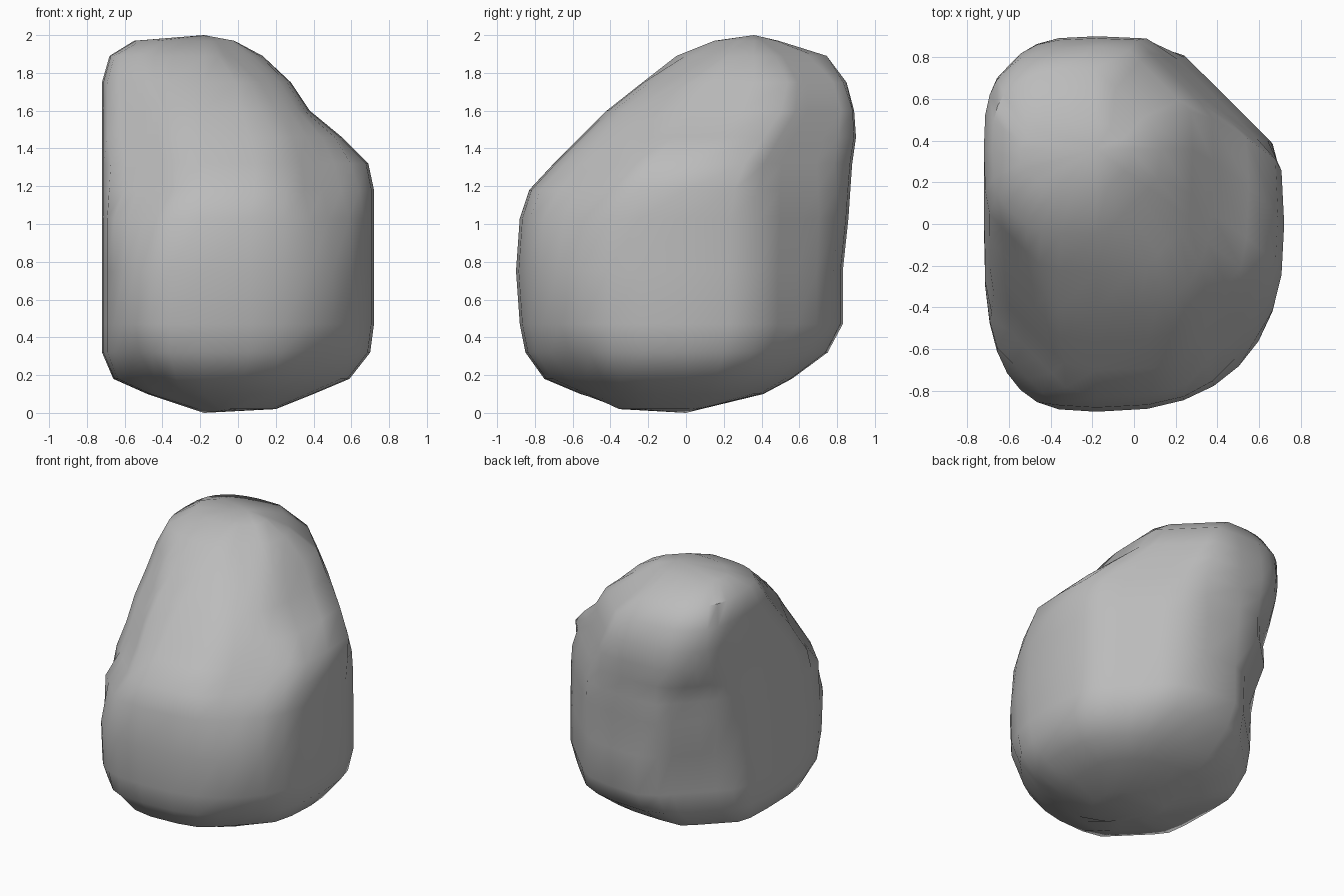
import bpy
import bmesh
from math import cos, sin, tau

default = bpy.data.objects.get("Cube")
if default:
    bpy.data.objects.remove(default)

# One plain stone colour
stone = bpy.data.materials.new("stone_grey")
stone.use_nodes = True
grey = (0.5, 0.5, 0.5, 1)
stone.diffuse_color = grey
stone.node_tree.nodes["Principled BSDF"].inputs["Base Color"].default_value = grey

SIDES = 32
CREST_X = -0.18

# Boulder levels: height, x from and to, y from and to, widest y,
# then how far each corner reaches: front +x, back +x, back -x, front -x
LEVELS = [
    (0.02, -0.24, 0.20, -0.37, 0.08, -0.1, 0.5, 0.22, 0.3, 0.38),
    (0.10, -0.48, 0.40, -0.56, 0.41, 0, 0.7, 0.58, 0.62, 0.76),
    (0.18, -0.66, 0.59, -0.75, 0.56, 0, 0.9, 0.82, 0.91, 1.05),
    (0.32, -0.72, 0.70, -0.85, 0.75, 0, 1.07, 1, 1.03, 1.25),
    (0.47, -0.72, 0.72, -0.88, 0.83, 0, 1.17, 1.05, 1.07, 1.34),
    (0.75, -0.72, 0.72, -0.90, 0.83, 0, 1.19, 1.05, 1.08, 1.34),
    (1.03, -0.72, 0.72, -0.88, 0.86, 0, 1.13, 1.05, 1.22, 1.25),
    (1.18, -0.72, 0.72, -0.83, 0.87, 0, 1.02, 1.04, 1.21, 1.11),
    (1.32, -0.72, 0.69, -0.70, 0.88, 0.05, 0.88, 1, 1.29, 1),
    (1.46, -0.72, 0.55, -0.56, 0.90, 0.18, 0.74, 0.95, 1.35, 0.9),
    (1.60, -0.72, 0.38, -0.42, 0.89, 0.3, 0.56, 0.9, 1.36, 0.77),
    (1.75, -0.72, 0.28, -0.23, 0.85, 0.36, 0.26, 0.81, 1.35, 0.65),
    (1.89, -0.68, 0.13, -0.05, 0.75, 0.36, -0.1, 0.56, 1.28, 0.53),
    (1.97, -0.55, -0.02, 0.15, 0.49, 0.36, -0.3, 0.35, 0.92, 0.25),
]
CORNERS = ((1, -1), (1, 1), (-1, 1), (-1, -1))


def bent(value, power):
    return (1 if value > 0 else -1) * abs(value) ** (2 / power)


def ring(bm, level):
    """A rounded box outline with its corners worn back to their reach."""
    z, x0, x1, y0, y1, mid, *reaches = level
    verts = []
    for i in range(SIDES):
        c, s = cos(tau * i / SIDES), sin(tau * i / SIDES)
        power = 2.5 + max(0, z - 1) if c > 0 else 3
        rx = x1 - CREST_X if c > 0 else CREST_X - x0
        ry = y1 - mid if s > 0 else mid - y0
        x = CREST_X + rx * bent(c, power)
        y = mid + ry * bent(s, power)
        for (dx, dy), reach in zip(CORNERS, reaches):
            extra = max(0, x * dx + y * dy - reach) / 2
            x -= dx * extra
            y -= dy * extra
        verts.append(bm.verts.new((x, y, z)))
    return verts


# Boulder skin, lofted between levels and closed at both ends
bm = bmesh.new()
rings = [ring(bm, level) for level in LEVELS]
for low, high in zip(rings, rings[1:]):
    for i in range(SIDES):
        j = (i + 1) % SIDES
        bm.faces.new((low[i], low[j], high[j], high[i]))
for edge, tip in ((rings[0], (CREST_X, 0, 0)), (rings[-1], (CREST_X, 0.36, 2))):
    point = bm.verts.new(tip)
    for i in range(SIDES):
        bm.faces.new((edge[i], edge[(i + 1) % SIDES], point))
bmesh.ops.recalc_face_normals(bm, faces=bm.faces)

mesh = bpy.data.meshes.new("boulder")
bm.to_mesh(mesh)
bm.free()
mesh.materials.append(stone)
boulder = bpy.data.objects.new("boulder", mesh)
bpy.context.collection.objects.link(boulder)
bpy.context.view_layer.objects.active = boulder
boulder.select_set(True)
bpy.ops.object.shade_smooth_by_angle(angle=0.8)
